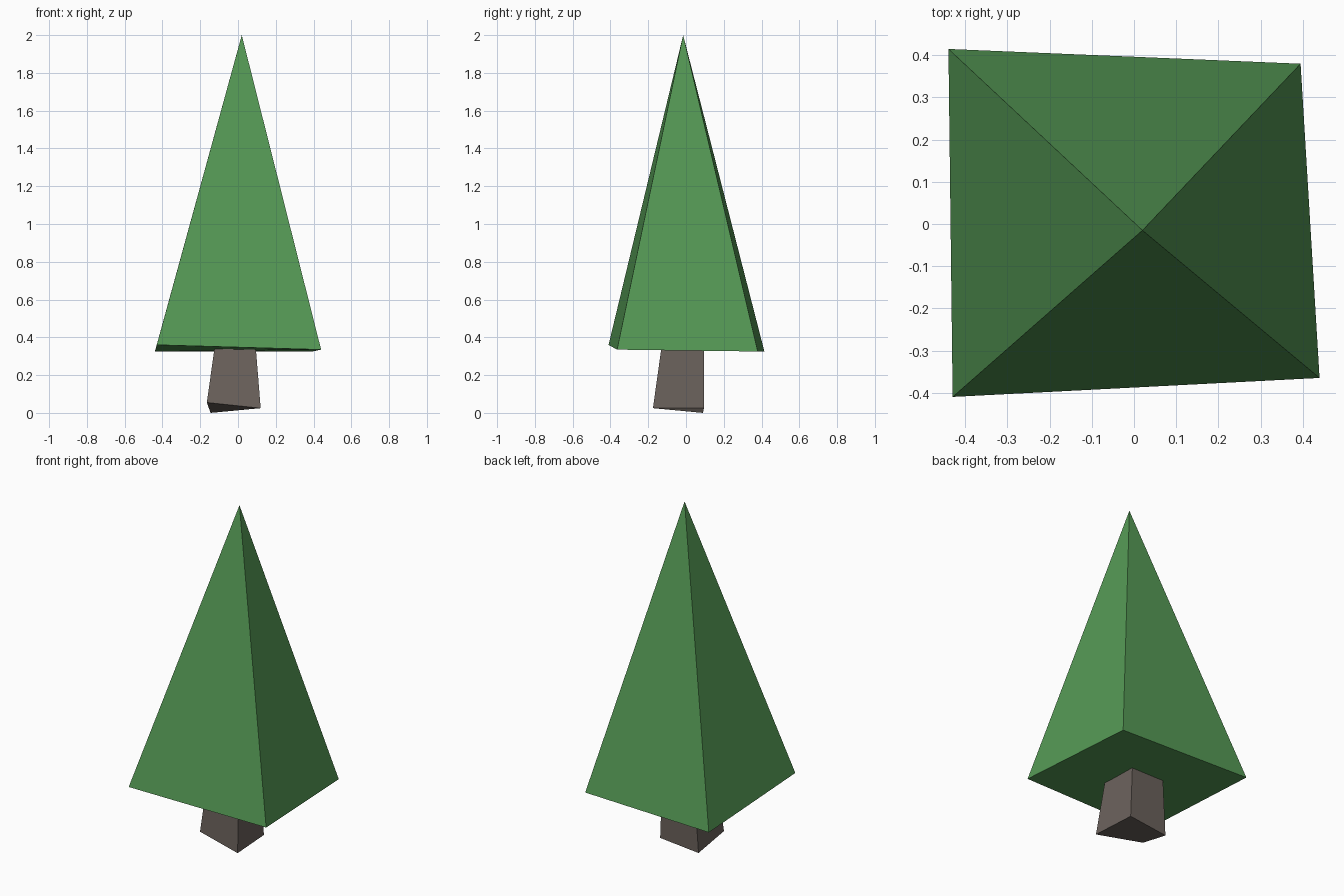
import bpy, bmesh

if "Cube" in bpy.data.objects:
    bpy.data.objects.remove(bpy.data.objects["Cube"])


def loft_part(name, base, top, color):
    """Join a base ring to a matching top ring, or to a single apex point."""
    bm = bmesh.new()
    lower = [bm.verts.new(p) for p in base]
    upper = [bm.verts.new(p) for p in top]
    n = len(lower)
    bm.faces.new(lower[::-1])
    for i in range(n):
        j = (i + 1) % n
        if len(upper) == 1:
            bm.faces.new((lower[i], lower[j], upper[0]))
        else:
            bm.faces.new((lower[i], lower[j], upper[j], upper[i]))
    if len(upper) > 1:
        bm.faces.new(upper)
    bmesh.ops.recalc_face_normals(bm, faces=bm.faces)
    mesh = bpy.data.meshes.new(name)
    bm.to_mesh(mesh)
    bm.free()
    mat = bpy.data.materials.new(name + "_color")
    mat.diffuse_color = (*color, 1)
    mat.use_nodes = True
    mat.node_tree.nodes["Principled BSDF"].inputs["Base Color"].default_value = mat.diffuse_color
    mesh.materials.append(mat)
    obj = bpy.data.objects.new(name, mesh)
    bpy.context.collection.objects.link(obj)
    return obj


# Foliage: slightly irregular four-sided pyramid
loft_part("foliage",
          [(-0.43, -0.41, 0.36), (0.44, -0.365, 0.335),
           (0.395, 0.38, 0.325), (-0.44, 0.415, 0.325)],
          [(0.02, -0.015, 2.0)],
          (0.089, 0.314, 0.089))

# Trunk: crooked tapered block, its top tucked just inside the foliage
loft_part("trunk",
          [(-0.165, -0.12, 0.055), (0.12, -0.175, 0.025),
           (0.103, 0.095, 0.025), (-0.145, 0.09, 0.0)],
          [(-0.122, -0.115, 0.36), (0.093, -0.128, 0.36),
           (0.09, 0.095, 0.36), (-0.122, 0.095, 0.36)],
          (0.147, 0.122, 0.107))
